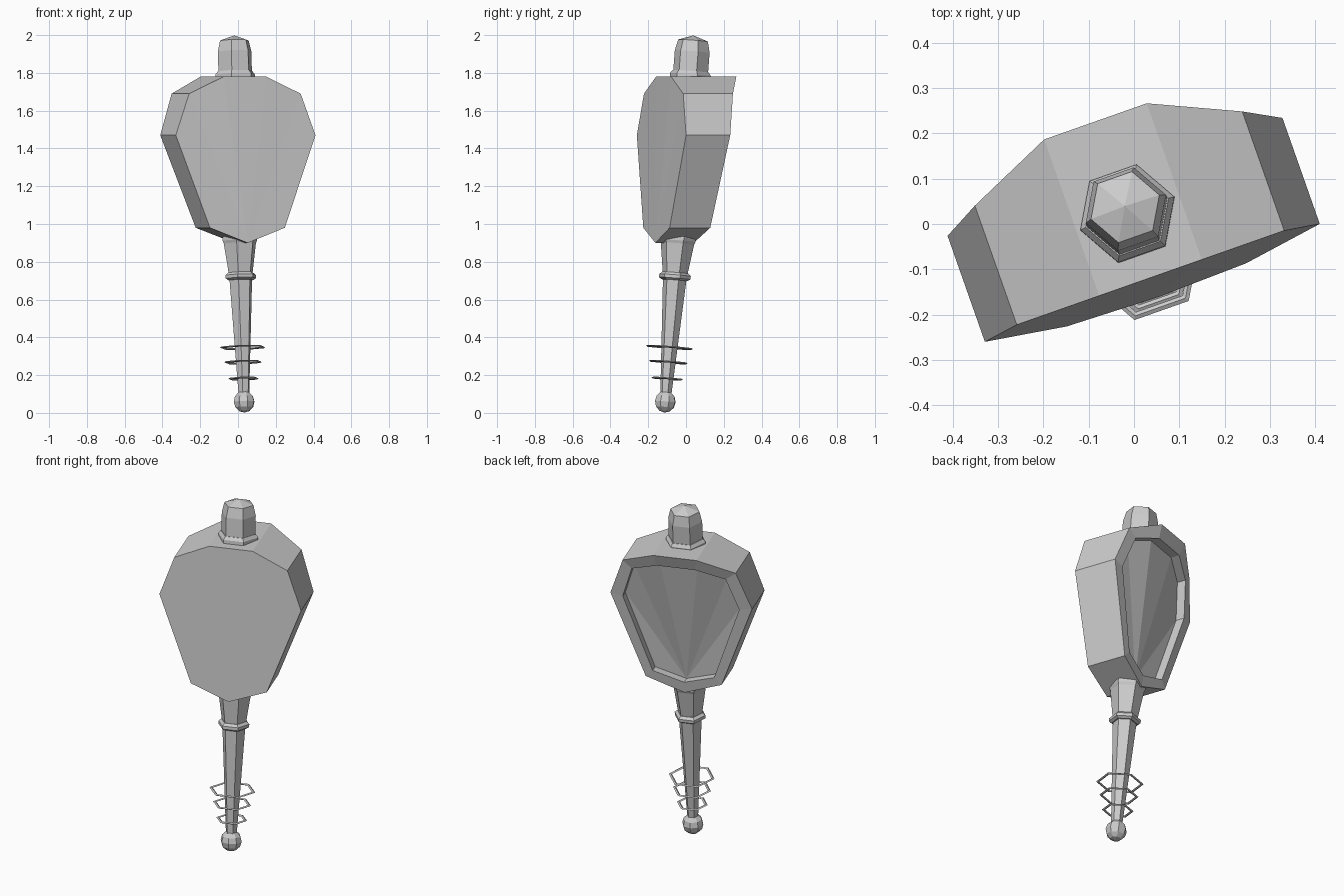
import bpy, bmesh, math
from mathutils import Matrix

if "Cube" in bpy.data.objects:
    bpy.data.objects.remove(bpy.data.objects["Cube"])

YAW = math.radians(19.4)
LEAN = math.radians(4.66)
SPIN = Matrix.Rotation(YAW, 4, 'Z')
# the shaft leans backwards inside the turned frame
SHAFT = SPIN @ Matrix.Translation((-0.006, -0.119, 0)) @ Matrix.Rotation(-LEAN, 4, 'X')


def finish(name, bm, matrix):
    bmesh.ops.recalc_face_normals(bm, faces=bm.faces)
    bm.transform(matrix)
    me = bpy.data.meshes.new(name)
    bm.to_mesh(me)
    bm.free()
    ob = bpy.data.objects.new(name, me)
    bpy.context.collection.objects.link(ob)
    return ob


def bridge(bm, a, b):
    n = len(a)
    for i in range(n):
        bm.faces.new((a[i], a[(i + 1) % n], b[(i + 1) % n], b[i]))


def lathe(name, profile, sides=6, closed=False):
    """Revolve (radius, height) points around the leaning shaft axis."""
    bm = bmesh.new()
    rings = [[bm.verts.new((r * math.cos(math.tau * i / sides),
                            r * math.sin(math.tau * i / sides), z))
              for i in range(sides)] for r, z in profile]
    for a, b in zip(rings, rings[1:]):
        bridge(bm, a, b)
    if closed:
        bridge(bm, rings[-1], rings[0])
    else:
        bm.faces.new(rings[0])
        bm.faces.new(rings[-1])
    bmesh.ops.remove_doubles(bm, verts=bm.verts, dist=0.0005)
    return finish(name, bm, SHAFT)


# mirror head: half width, depth and height for each level, top to bottom
def outline(bm, levels):
    right = [bm.verts.new((w - 0.005, v, z)) for w, v, z in levels]
    left = [bm.verts.new((-w - 0.005, v, z)) for w, v, z in reversed(levels[:-1])]
    return right + left


def fan(bm, loop):
    n, tip = len(loop), len(loop) // 2
    for i in range(1, n - 1):
        bm.faces.new((loop[tip], loop[(tip + i) % n], loop[(tip + i + 1) % n]))


outer = [(0.12, 1.78), (0.313, 1.69), (0.392, 1.47), (0.21, 0.98), (0, 0.90)]
inner = [(0.105, 1.71), (0.26, 1.65), (0.322, 1.46), (0.17, 1.02), (0, 0.965)]
front_v = [-0.124, -0.124, -0.136, -0.164, -0.17]
back_v = [0.242, 0.155, 0.112, 0.064, 0.045]
rim_v = [0.215, 0.162, 0.117, 0.070, 0.055]


def levels(shape, depth, shift=0):
    return [(w, v + shift, z) for (w, z), v in zip(shape, depth)]


bm = bmesh.new()
front = outline(bm, levels(outer, front_v))
back = outline(bm, levels(outer, back_v))
rim = outline(bm, levels(inner, rim_v))
floor = outline(bm, levels(inner, rim_v, -0.05))
fan(bm, front)
bridge(bm, front, back)
bridge(bm, back, rim)
bridge(bm, rim, floor)
fan(bm, floor)
finish("mirror_head", bm, SPIN)

# handle with flared lip under the head
lathe("handle", [(0.03, 0.10), (0.064, 0.72), (0.09, 0.90), (0.096, 0.915),
                 (0.096, 0.93), (0.085, 0.95)])
lathe("handle_collar", [(0.07, 0.705), (0.085, 0.715), (0.085, 0.732), (0.07, 0.745)])

# top cap and its base
lathe("cap_base", [(0.11, 1.77), (0.11, 1.798), (0.097, 1.815)])
lathe("cap", [(0.094, 1.79), (0.094, 1.92), (0.08, 1.978), (0, 2.005)])

# loose thin rings around the grip
for i, (r, z) in enumerate([(0.085, 0.182), (0.105, 0.27), (0.127, 0.348)]):
    t, h = 0.009, 0.005
    lathe(f"grip_ring_{i + 1}", [(r - 2 * t, z), (r - t, z - h), (r, z), (r - t, z + h)],
          closed=True)

# ball end
bm = bmesh.new()
bmesh.ops.create_uvsphere(bm, u_segments=8, v_segments=6, radius=0.058)
bm.transform(Matrix.Translation((0, 0, 0.06)))
finish("ball_end", bm, SHAFT)
